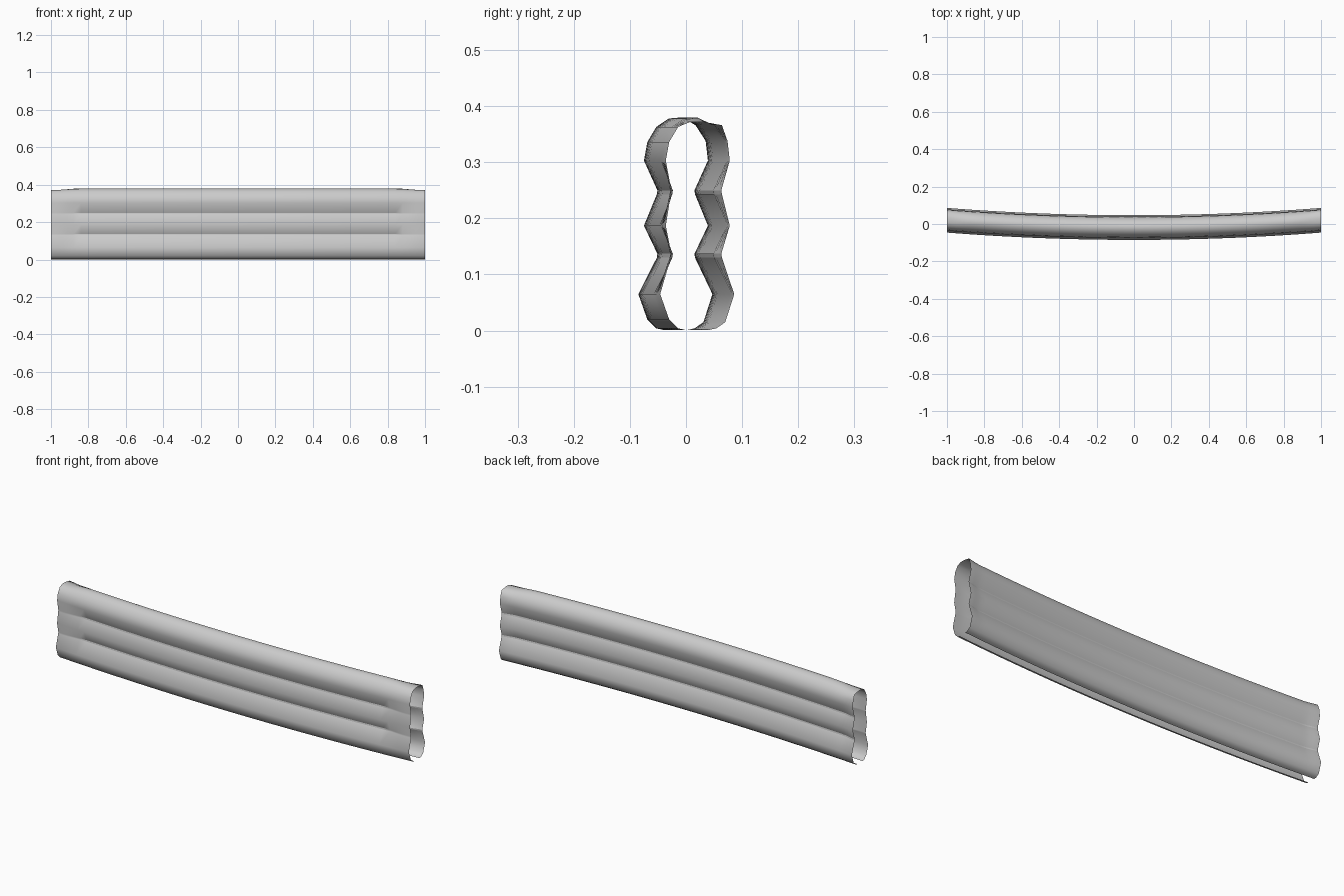
import bpy, bmesh

if "Cube" in bpy.data.objects:
    bpy.data.objects.remove(bpy.data.objects["Cube"])

# Cross-section (y, z) in mid-span: front lip, up the front, over the top, down the back
MID = [(-0.02, 0.001), (-0.034, 0.004), (-0.05, 0.02), (-0.066, 0.065),
       (-0.033, 0.13), (-0.032, 0.137), (-0.056, 0.187), (-0.033, 0.243), (-0.032, 0.25),
       (-0.056, 0.303), (-0.05, 0.336), (-0.034, 0.363), (-0.012, 0.378), (0.012, 0.38),
       (0.036, 0.366), (0.054, 0.338), (0.058, 0.303),
       (0.034, 0.25), (0.035, 0.243), (0.058, 0.187), (0.034, 0.137), (0.035, 0.13),
       (0.066, 0.065), (0.05, 0.015), (0.034, 0.004), (0.02, 0.001)]
FRONT_GROOVE = (4, 5, 7, 8)
BACK_GROOVE = (17, 18, 20, 21)
TOP = (11, 12, 13, 14)


def smooth(a, b, t):
    t = min(max((t - a) / (b - a), 0), 1)
    return t * t * (3 - 2 * t)


def section(x):
    """Bowed section; grooves fade and the top dips towards both ends."""
    bow = -0.019 + 0.039 * x * x
    front = smooth(0.84, 0.98, abs(x))
    back = smooth(0.93, 1.0, abs(x))
    pts = []
    for j, (y, z) in enumerate(MID):
        if j in FRONT_GROOVE:
            y -= 0.014 * front
        elif j in BACK_GROOVE:
            y += 0.009 * back
        elif j in TOP:
            z = min(z, z + (0.372 - z) * front)
            if j == 14:
                y += 0.008 * back
        pts.append((x, y + bow, z))
    return pts


# Beam shell: open at both ends with a slot along the underside
half = [i * 0.07 for i in range(13)] + [0.88, 0.91, 0.93, 0.95, 0.97, 0.985, 1.0]
xs = sorted({round(s * x, 4) for x in half for s in (-1, 1)})
bm = bmesh.new()
rows = [[bm.verts.new(p) for p in section(x)] for x in xs]
for a, b in zip(rows, rows[1:]):
    for j in range(len(MID) - 1):
        bm.faces.new((a[j], b[j], b[j + 1], a[j + 1])).smooth = True

# Crisp creases along the grooves
for a, b in zip(rows, rows[1:]):
    for j in FRONT_GROOVE + BACK_GROOVE:
        if j in BACK_GROOVE or abs(a[j].co.x + b[j].co.x) < 1.72:
            bm.edges.get((a[j], b[j])).smooth = False

mesh = bpy.data.meshes.new("curved_rail_beam")
bm.to_mesh(mesh)
bm.free()
beam = bpy.data.objects.new("curved_rail_beam", mesh)
bpy.context.collection.objects.link(beam)
